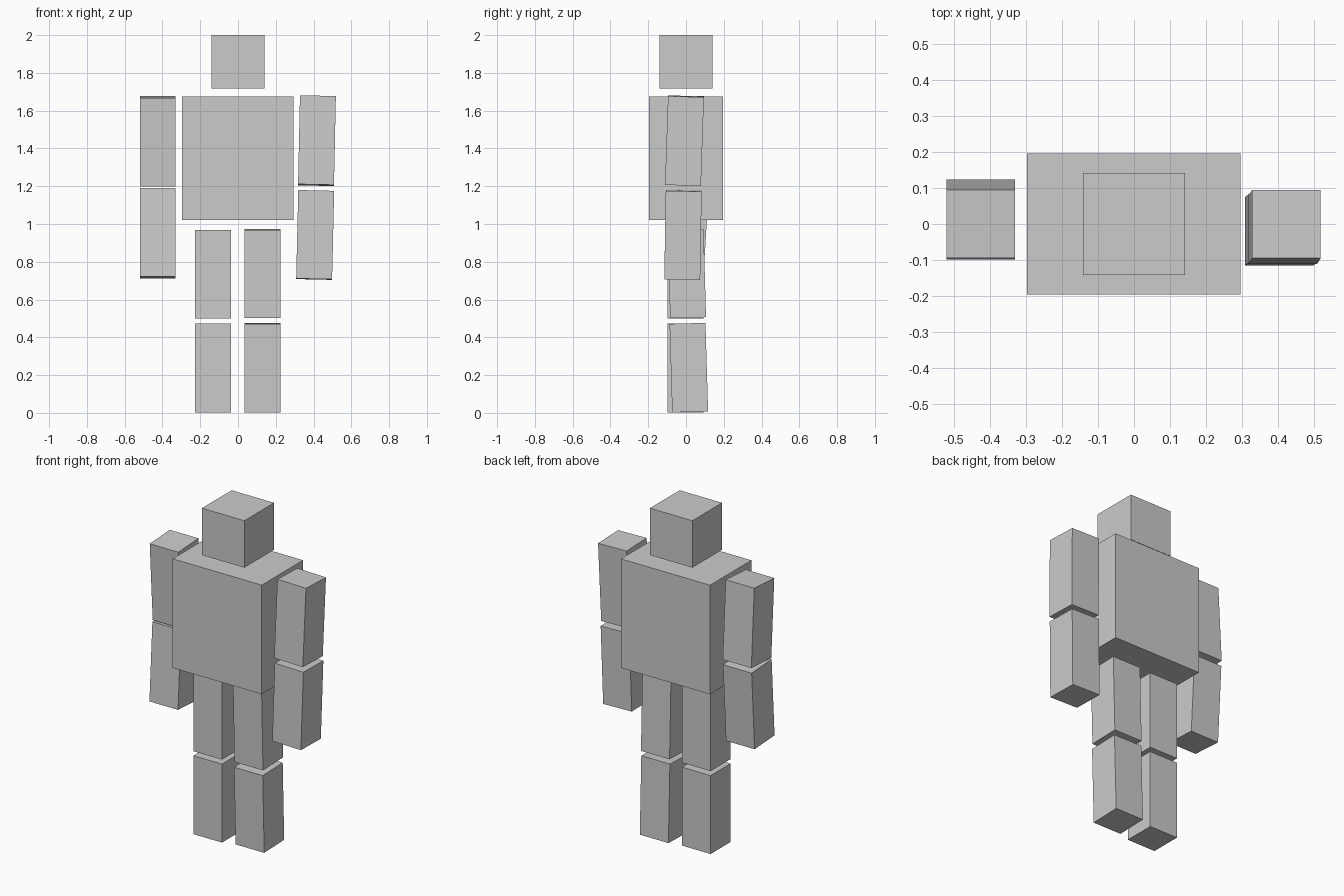
import bpy
from mathutils import Vector, Matrix

if "Cube" in bpy.data.objects:
    bpy.data.objects.remove(bpy.data.objects["Cube"])


def box(name, size, matrix):
    bpy.ops.mesh.primitive_cube_add(size=1)
    ob = bpy.context.object
    ob.name = name
    ob.data.transform(Matrix.Diagonal((*size, 1)))
    ob.matrix_world = matrix
    return ob


def limb(name, top, bottom, width=0.19):
    """Square block whose long axis runs from bottom to top."""
    top, bottom = Vector(top), Vector(bottom)
    axis = top - bottom
    turn = Vector((0, 0, 1)).rotation_difference(axis).to_matrix().to_4x4()
    box(name, (width, width, axis.length),
        Matrix.Translation((top + bottom) / 2) @ turn)


# head and torso
box("head", (0.282, 0.282, 0.282), Matrix.Translation((0, 0, 1.859)))
box("torso", (0.592, 0.392, 0.655), Matrix.Translation((-0.001, 0, 1.348)))

# arms, slightly swung
limb("upper_arm_right", (0.423, 0.000, 1.676), (0.413, -0.016, 1.206))
limb("lower_arm_right", (0.414, -0.012, 1.176), (0.403, -0.020, 0.708))
limb("upper_arm_left", (-0.425, 0.000, 1.673), (-0.425, 0.028, 1.204))
limb("lower_arm_left", (-0.425, 0.025, 1.184), (-0.425, -0.003, 0.716))

# legs, one stepping slightly back
limb("upper_leg_right", (0.130, -0.002, 0.971), (0.130, 0.011, 0.504))
limb("lower_leg_right", (0.130, 0.008, 0.474), (0.130, 0.022, 0.005))
limb("upper_leg_left", (-0.133, -0.003, 0.969), (-0.133, -0.003, 0.501))
limb("lower_leg_left", (-0.133, -0.003, 0.474), (-0.133, -0.003, 0.003))
